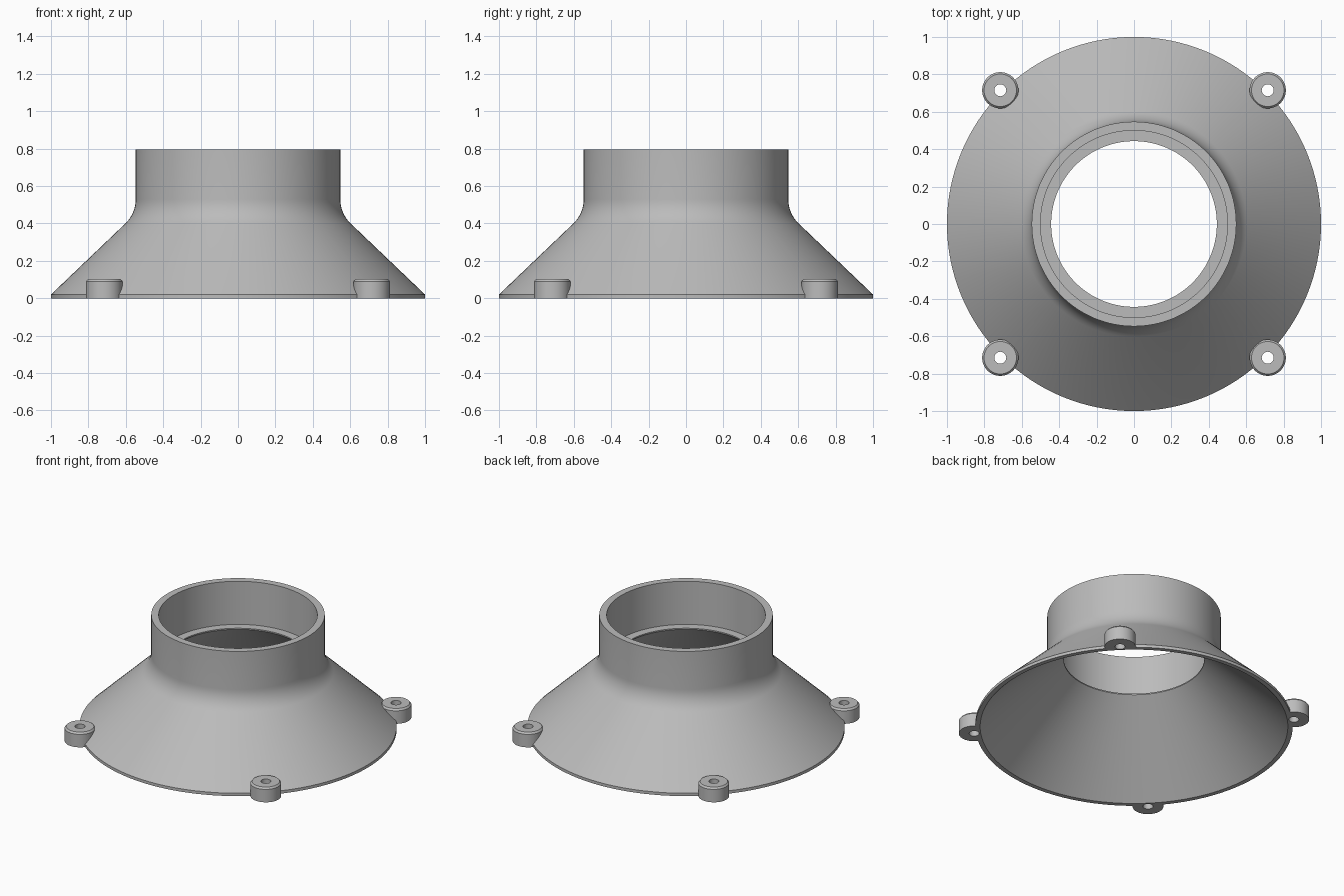
import bpy, bmesh, math

if "Cube" in bpy.data.objects:
    bpy.data.objects.remove(bpy.data.objects["Cube"])

SEG = 128
grey = bpy.data.materials.new("plain grey")
grey.diffuse_color = (0.5, 0.5, 0.5, 1)
grey.use_nodes = True
grey.node_tree.nodes["Principled BSDF"].inputs["Base Color"].default_value = grey.diffuse_color


def lathe(name, profile, center=(0, 0), seg=SEG):
    """Revolve a closed (radius, z) profile about a vertical axis."""
    bm = bmesh.new()
    rings = []
    for i in range(seg):
        a = 2 * math.pi * i / seg
        rings.append([bm.verts.new((center[0] + r * math.cos(a),
                                    center[1] + r * math.sin(a), z))
                      for r, z in profile])
    n = len(profile)
    for i in range(seg):
        a, b = rings[i], rings[(i + 1) % seg]
        for j in range(n):
            k = (j + 1) % n
            bm.faces.new((a[j], b[j], b[k], a[k]))
    bmesh.ops.recalc_face_normals(bm, faces=bm.faces)
    return finish(name, bm)


def cylinder(name, center, r1, r2, z0, z1, seg):
    bm = bmesh.new()
    bmesh.ops.create_cone(bm, cap_ends=True, segments=seg, radius1=r1,
                          radius2=r2, depth=z1 - z0)
    bmesh.ops.translate(bm, verts=bm.verts, vec=(*center, (z0 + z1) / 2))
    return finish(name, bm)


def finish(name, bm):
    me = bpy.data.meshes.new(name)
    bm.to_mesh(me)
    bm.free()
    me.materials.append(grey)
    ob = bpy.data.objects.new(name, me)
    bpy.context.collection.objects.link(ob)
    return ob


def select(ob):
    bpy.ops.object.select_all(action='DESELECT')
    ob.select_set(True)
    bpy.context.view_layer.objects.active = ob


def cut(ob, cutter):
    mod = ob.modifiers.new("cut", 'BOOLEAN')
    mod.operation = 'DIFFERENCE'
    mod.solver = 'EXACT'
    mod.object = cutter
    select(ob)
    bpy.ops.object.modifier_apply(modifier=mod.name)


# Funnel body: flared skirt, filleted neck, collar with an inner ledge
R_COLLAR, R_FILLET = 0.547, 0.18
turn = math.radians(46.3)
z_corner = 0.02 + (1 - R_COLLAR) * 0.955
z_tan = z_corner + R_FILLET * math.tan(turn / 2)
fillet = [(R_COLLAR + R_FILLET * (1 - math.cos(turn * t / 8)),
           z_tan - R_FILLET * math.sin(turn * t / 8)) for t in range(8, -1, -1)]
profile = ([(0.97, 0), (1, 0), (1, 0.02)] + fillet +
           [(R_COLLAR, 0.795), (0.5, 0.795), (0.5, 0.495),
            (0.443, 0.495), (0.443, 0.487)])
body = lathe("funnel_body", profile)

# Four screw lugs on the diagonals, trimmed flush inside the skirt and drilled
inside = cylinder("skirt_cutter", (0, 0), 1.093, 0.661, -0.1, 0.3, SEG)
cutters, parts = [inside], [body]
for sx in (-1, 1):
    for sy in (-1, 1):
        c = (sx * 0.715, sy * 0.715)
        drill = cylinder("drill_cutter", c, 0.032, 0.032, -0.1, 0.2, 32)
        lug = lathe("screw_lug", [(0, 0), (0.097, 0), (0.097, 0.09),
                                  (0.087, 0.102), (0, 0.102)], c, 48)
        # merge the axis vertices into closed caps
        bm = bmesh.new()
        bm.from_mesh(lug.data)
        bmesh.ops.remove_doubles(bm, verts=bm.verts, dist=1e-5)
        bad = [f for f in bm.faces if f.calc_area() < 1e-9]
        bmesh.ops.delete(bm, geom=bad, context='FACES_ONLY')
        bmesh.ops.delete(bm, geom=[e for e in bm.edges if not e.link_faces],
                         context='EDGES')
        bmesh.ops.recalc_face_normals(bm, faces=bm.faces)
        bm.to_mesh(lug.data)
        bm.free()
        cut(lug, inside)
        cut(lug, drill)
        cut(body, drill)
        cutters.append(drill)
        parts.append(lug)

for ob in cutters:
    bpy.data.objects.remove(ob)
for ob in parts:
    select(ob)
    bpy.ops.object.shade_smooth_by_angle(angle=math.radians(30))
